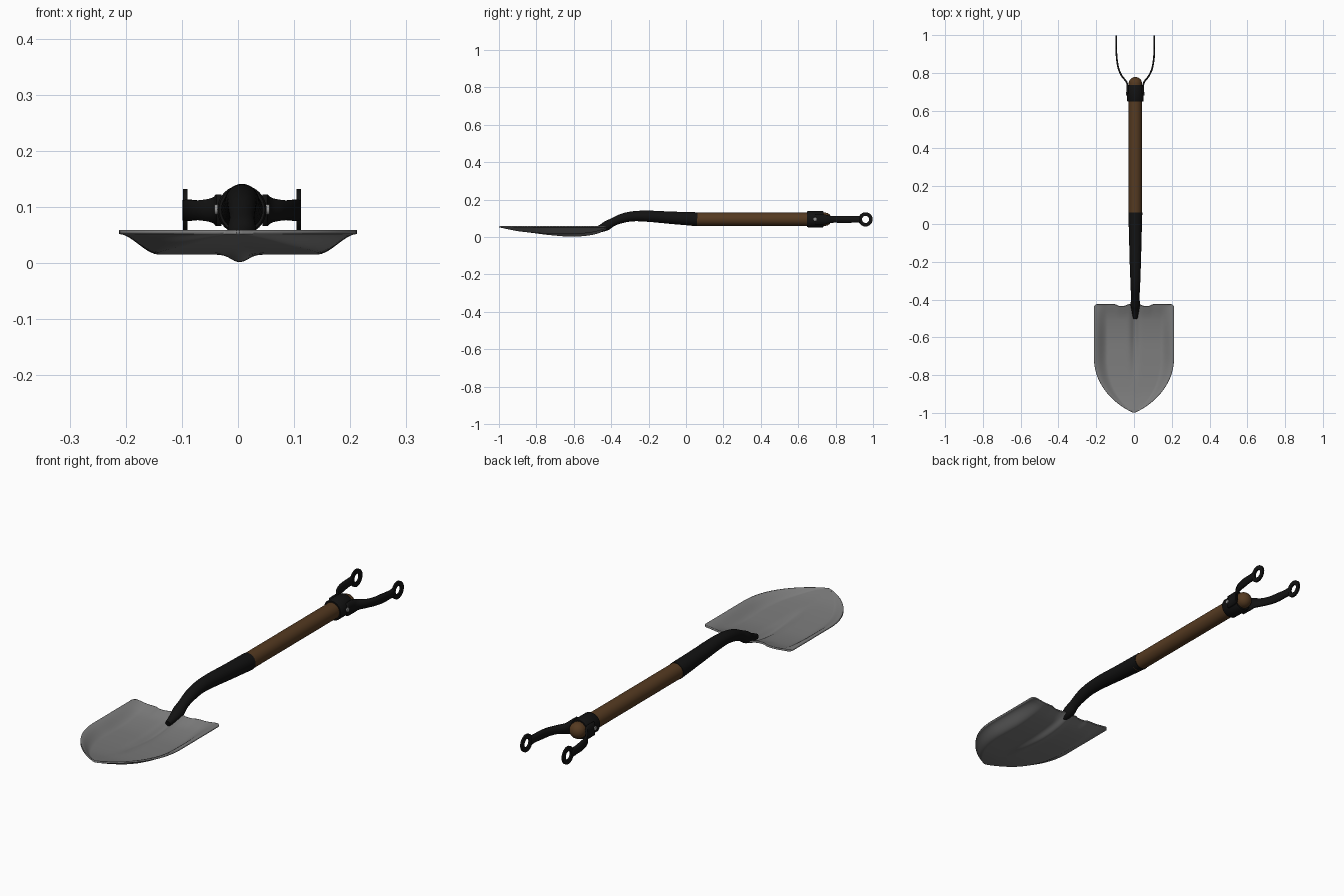
import bpy, bmesh, math
from mathutils import Vector

if "Cube" in bpy.data.objects:
    bpy.data.objects.remove(bpy.data.objects["Cube"])

CX, CZ = 0.007, 0.095  # axis of the shaft


def material(name, rgb):
    m = bpy.data.materials.new(name)
    m.diffuse_color = (*rgb, 1)
    m.use_nodes = True
    m.node_tree.nodes["Principled BSDF"].inputs["Base Color"].default_value = m.diffuse_color
    return m


steel = material("grey steel", (0.2, 0.2, 0.2))
iron = material("black iron", (0.006, 0.006, 0.006))
wood = material("brown wood", (0.09, 0.042, 0.015))
bright = material("light rivet", (0.3, 0.3, 0.3))


def finish(name, bm, mat, angle=40, thickness=0):
    bmesh.ops.recalc_face_normals(bm, faces=bm.faces)
    me = bpy.data.meshes.new(name)
    bm.to_mesh(me)
    bm.free()
    me.materials.append(mat)
    ob = bpy.data.objects.new(name, me)
    bpy.context.collection.objects.link(ob)
    if thickness:
        s = ob.modifiers.new("thickness", 'SOLIDIFY')
        s.thickness, s.offset = thickness, 0
    bpy.ops.object.select_all(action='DESELECT')
    bpy.context.view_layer.objects.active = ob
    ob.select_set(True)
    bpy.ops.object.shade_smooth_by_angle(angle=math.radians(angle))
    return ob


def spline(pts, n=6):
    """Catmull-Rom through tuples of any length."""
    p = [Vector(q) for q in pts]
    p = [2 * p[0] - p[1]] + p + [2 * p[-1] - p[-2]]
    out = []
    for i in range(1, len(p) - 2):
        a, b, c, d = p[i - 1:i + 3]
        for k in range(n):
            t = k / n
            out.append(0.5 * (2 * b + (c - a) * t + (2 * a - 5 * b + 4 * c - d) * t**2
                              + (3 * b - a - 3 * c + d) * t**3))
    return out + [p[-2]]


def interp(table, x):
    for (x0, v0), (x1, v1) in zip(table, table[1:]):
        if x <= x1:
            t = max(0, (x - x0) / (x1 - x0))
            return v0 + (v1 - v0) * t
    return table[-1][1]


def skin(bm, rows, closed):
    for a, b in zip(rows, rows[1:]):
        n = len(a)
        for j in range(n if closed else n - 1):
            k = (j + 1) % n
            bm.faces.new((a[j], a[k], b[k], b[j]))


def tube(name, pts, mat, seg=32):
    """Round tube along y through (y, z, radius) points."""
    bm = bmesh.new()
    rows = []
    for i, (y, z, r) in enumerate(pts):
        p, q = pts[max(i - 1, 0)], pts[min(i + 1, len(pts) - 1)]
        t = Vector((0, q[0] - p[0], q[1] - p[1]))
        t = t.normalized() if t.length > 1e-6 else Vector((0, 1, 0))
        up = Vector((0, -t.z, t.y))
        row = []
        for j in range(seg):
            a = 2 * math.pi * j / seg
            row.append(bm.verts.new(Vector((CX, y, z)) + Vector((r * math.cos(a), 0, 0)) + up * r * math.sin(a)))
        rows.append(row)
    skin(bm, rows, True)
    bm.faces.new(rows[0])
    bm.faces.new(rows[-1])
    return finish(name, bm, mat)


# Blade: dished sheet with a pointed tip and a central keel
depth = spline([(-0.998, 0), (-0.9, .02), (-0.8, .03), (-0.7, .035), (-0.6, .036), (-0.5, .026), (-0.425, .006)])
keel = spline([(-0.998, 0), (-0.85, 0), (-0.72, .008), (-0.6, .014), (-0.5, .014), (-0.425, .01)])


def half_width(y):
    t = min(1, max(0, (-0.7 - y) / 0.298))
    w = 0.212 * max(0.0, 1 - t**2.2)**0.8
    return w - 0.012 * max(0, (y + 0.44) / 0.015)**2


bm = bmesh.new()
rows = []
NU, NV = 80, 56
for i in range(NV + 1):
    s = i / NV
    y0 = -0.998 + 0.573 * (1 - (1 - s)**1.5 if s > 2 else s + 0.12 * math.sin(2 * math.pi * s) * -1)
    w = max(half_width(y0), 0.003)
    row = []
    for j in range(NU + 1):
        u = 2 * j / NU - 1
        x = u * w
        e = min(1, (1 - abs(u)) / 0.34)
        g = e * e * (3 - 2 * e)
        z = 0.055 - interp(depth, y0) * g - interp(keel, y0) * math.exp(-((x - 0.003) / 0.02)**2)
        # shallow notch in the rear edge beside the socket
        notch = 0.01 * math.exp(-((abs(x) - 0.065) / 0.028)**4) * max(0, (y0 + 0.5) / 0.075)
        row.append(bm.verts.new((x, y0 - notch, z)))
    rows.append(row)
skin(bm, rows, False)
finish("blade", bm, steel, 50, 0.007)

# Socket: tapered neck rising from the blade to the shaft
tube("socket", spline([(-.50, .034, .012), (-.455, .046, .02), (-.425, .06, .025), (-.39, .08, .022),
                       (-.34, .1, .025), (-.28, .111, .027), (-.2, .111, .03), (-.08, .103, .033), (.06, .095, .037)]), iron)

# Wooden shaft with a domed end
dome = [(.745 + .033 * math.sin(a), CZ, .035 * math.cos(a) + 1e-4) for a in [math.pi / 2 * k / 8 for k in range(9)]]
tube("shaft", [(.03, CZ, .035)] + dome, wood)

# Collar around the shaft end
tube("collar", [(.648, CZ, .034), (.648, CZ, .041), (.653, CZ, .044), (.73, CZ, .044), (.736, CZ, .041), (.736, CZ, .034)], iron)

# Fork arms, eyes and rivets on both sides: path is (offset, y, half height)
path = spline([(.041, .69, .028), (.042, .735, .028), (.05, .757, .022), (.071, .783, .018), (.088, .82, .018),
               (.096, .86, .019), (.1, .9, .017), (.101, .93, .018)])
for side, label in ((-1, "left"), (1, "right")):
    bm = bmesh.new()
    rows = [[bm.verts.new((CX + side * o, y, CZ - 0.001 + h * k)) for k in (-1, 0, 1)] for o, y, h in path]
    skin(bm, rows, False)
    finish("fork_arm_" + label, bm, iron, 40, 0.009)

    bm = bmesh.new()
    rows = []
    for r, dx in ((.038, -.004), (.038, .004), (.019, .004), (.019, -.004), (.038, -.004)):
        rows.append([bm.verts.new((CX + side * .101 + dx, .96 + r * math.cos(2 * math.pi * j / 32),
                                   CZ - .001 + r * math.sin(2 * math.pi * j / 32))) for j in range(32)])
    skin(bm, rows, True)
    bmesh.ops.remove_doubles(bm, verts=bm.verts, dist=1e-5)
    finish("fork_eye_" + label, bm, iron)

    bm = bmesh.new()
    bmesh.ops.create_cone(bm, cap_ends=True, segments=12, radius1=.009, radius2=.009, depth=.012)
    for v in bm.verts:
        v.co = Vector((CX + side * .043 + v.co.z, .69 + v.co.x, CZ + v.co.y))
    finish("rivet_" + label, bm, bright)
